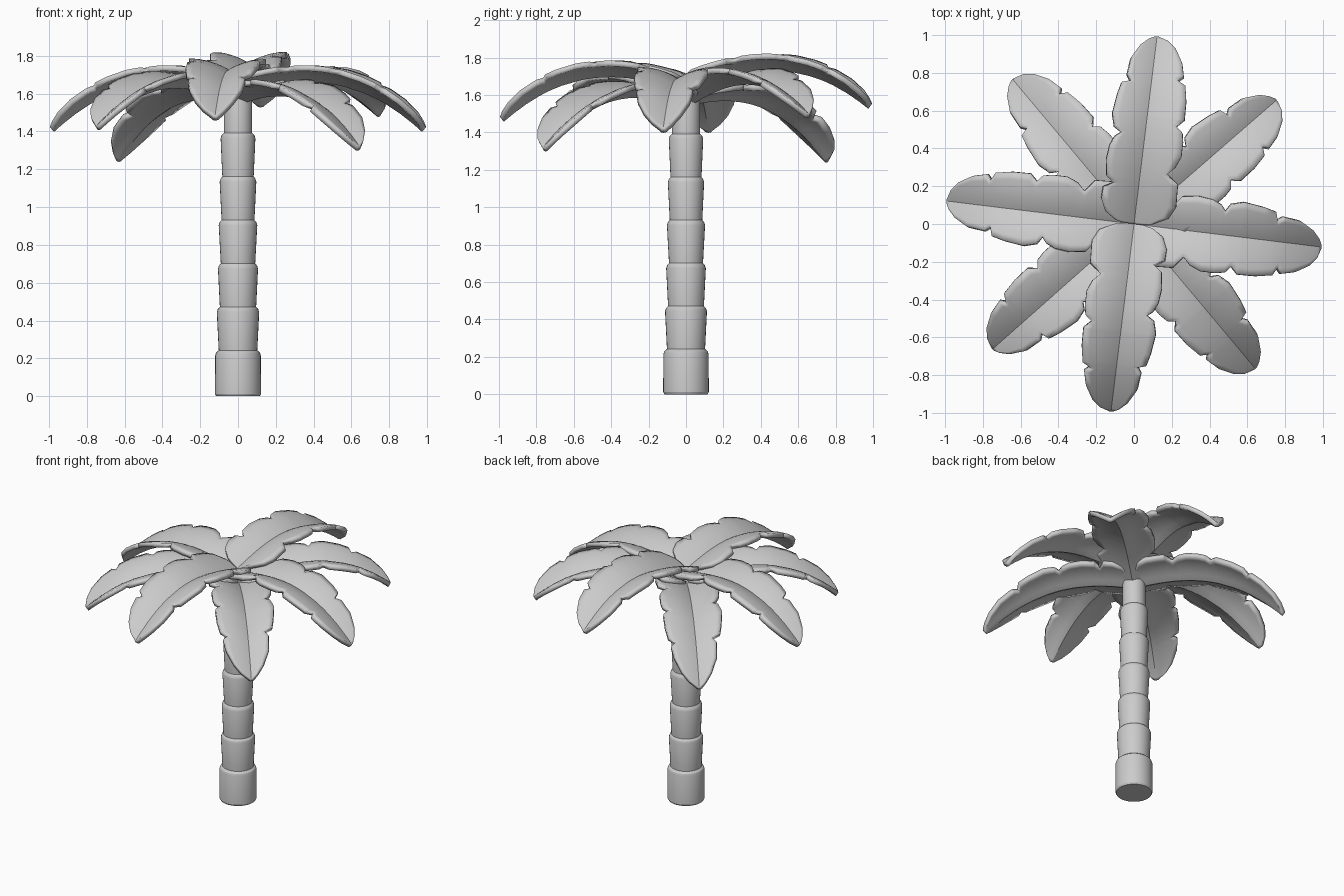
import bpy, math

cube = bpy.data.objects.get("Cube")
if cube:
    bpy.data.objects.remove(cube, do_unlink=True)

grey = bpy.data.materials.new("plain grey")
grey.use_nodes = True
grey.diffuse_color = (0.6, 0.6, 0.6, 1)
grey.node_tree.nodes["Principled BSDF"].inputs["Base Color"].default_value = (0.6, 0.6, 0.6, 1)


def add_object(name, verts, faces):
    mesh = bpy.data.meshes.new(name)
    mesh.from_pydata(verts, [], faces)
    mesh.materials.append(grey)
    obj = bpy.data.objects.new(name, mesh)
    bpy.context.collection.objects.link(obj)
    return obj


def smooth(obj, angle):
    bpy.ops.object.select_all(action='DESELECT')
    obj.select_set(True)
    bpy.context.view_layer.objects.active = obj
    bpy.ops.object.shade_smooth_by_angle(angle=math.radians(angle))


# Trunk: stacked flared segments, each ending in a bevelled collar
SIDES = 32
STEP = 0.23
bottoms = [0.122, 0.102, 0.096, 0.091, 0.087, 0.083, 0.075]
tops = [0.121, 0.112, 0.106, 0.102, 0.097, 0.092, 0.075]
profile = [(0.116, 0)]
for i, (low, high) in enumerate(zip(bottoms, tops)):
    z = i * STEP
    profile += [(low, z + 0.012), (high, z + STEP - 0.016), (high - 0.005, z + STEP)]
rings = len(profile)
verts = [(r * math.cos(k * math.tau / SIDES), r * math.sin(k * math.tau / SIDES), z)
         for r, z in profile for k in range(SIDES)]
faces = [(i * SIDES + k, i * SIDES + (k + 1) % SIDES,
          (i + 1) * SIDES + (k + 1) % SIDES, (i + 1) * SIDES + k)
         for i in range(rings - 1) for k in range(SIDES)]
faces += [tuple(reversed(range(SIDES))), tuple(range((rings - 1) * SIDES, rings * SIDES))]
smooth(add_object("trunk", verts, faces), 25)

# Leaf outline: (distance along the rib, half width) for each notched side
LEFT = [(0, .05), (.01, .1), (.05, .16), (.11, .187), (.17, .185), (.2, .13), (.235, .175),
        (.32, .187), (.4, .178), (.45, .155), (.475, .125), (.5, .165), (.57, .185),
        (.68, .17), (.74, .155), (.755, .105), (.79, .13), (.88, .12), (.95, .08),
        (.985, .04), (1, .01)]
RIGHT = [(0, .05), (.01, .1), (.05, .18), (.11, .21), (.23, .205), (.28, .14), (.32, .18),
         (.38, .205), (.46, .205), (.51, .195), (.54, .16), (.58, .198), (.68, .195),
         (.76, .18), (.785, .135), (.81, .165), (.88, .148), (.95, .105), (.985, .06), (1, .01)]
ACROSS = [-1, -.8, -.55, -.35, -.18, -.07, 0, .07, .18, .35, .55, .8, 1]


def width_at(side, r):
    for (r0, w0), (r1, w1) in zip(side, side[1:]):
        if r <= r1:
            return w0 + (w1 - w0) * (r - r0) / (r1 - r0)
    return side[-1][1]


def leaf(name, angle, base_z, rise):
    """Arched leaf with a sunken centre rib and raised edges."""
    stations = sorted({r for r, w in LEFT + RIGHT})
    c, s = math.cos(math.radians(angle)), math.sin(math.radians(angle))
    verts = []
    for r in stations:
        for t in ACROSS:
            w = t * width_at(LEFT if t > 0 else RIGHT, r)
            u = min(abs(w) / 0.2, 1)
            z = base_z + rise * r - 0.48 * r ** 2.5 + 0.06 * (1 - (1 - u) ** 2)
            verts.append((r * c - w * s, r * s + w * c, z))
    n = len(ACROSS)
    faces = [(i * n + j, (i + 1) * n + j, (i + 1) * n + j + 1, i * n + j + 1)
             for i in range(len(stations) - 1) for j in range(n - 1)]
    obj = add_object(name, verts, faces)
    solid = obj.modifiers.new("thickness", 'SOLIDIFY')
    solid.thickness = 0.03
    solid.offset = -1
    smooth(obj, 40)


# Upper crown, then the lower drooping crown
leaf("upper_leaf_back", 83, 1.66, 0.37)
leaf("upper_leaf_front", 263, 1.65, 0.31)
leaf("upper_leaf_left", -7, 1.63, 0.27)
leaf("upper_leaf_right", 173, 1.63, 0.27)
leaf("lower_leaf_back_left", 41, 1.56, 0.42)
leaf("lower_leaf_front_right", 221.5, 1.57, 0.34)
leaf("lower_leaf_front_left", -50, 1.57, 0.23)
leaf("lower_leaf_back_right", 130, 1.57, 0.17)
